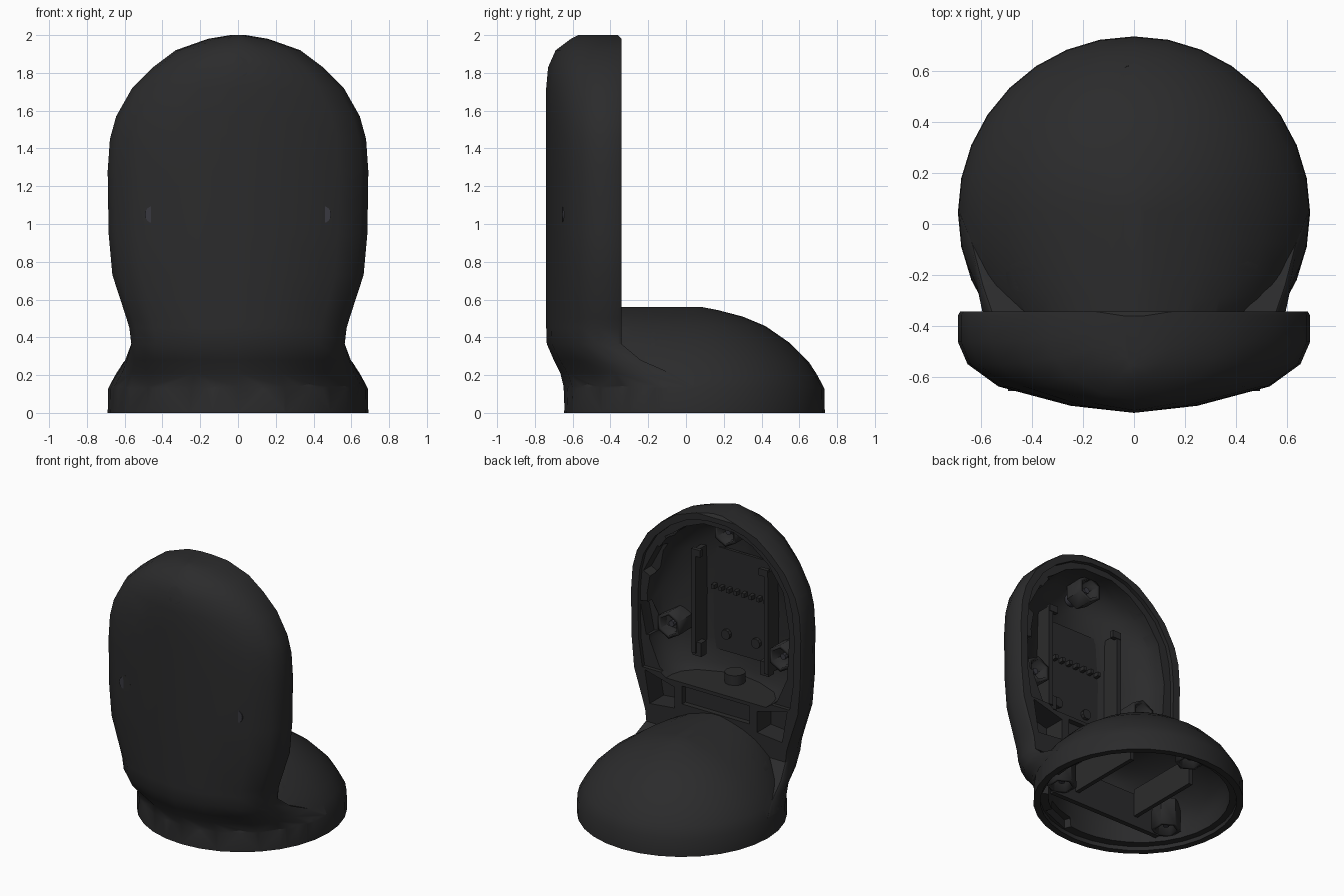
import bpy, bmesh, math
from mathutils import Matrix, Vector

if "Cube" in bpy.data.objects:
    bpy.data.objects.remove(bpy.data.objects["Cube"])

def mat(name, c):
    m = bpy.data.materials.new(name)
    m.diffuse_color = (*c, 1)
    m.use_nodes = True
    m.node_tree.nodes["Principled BSDF"].inputs["Base Color"].default_value = m.diffuse_color
    return m
BLACK = mat("black_plastic", (0.024, 0.024, 0.025))
STEEL = mat("dark_steel", (0.04, 0.04, 0.05))

def finish(name, bm, m=BLACK):
    bmesh.ops.recalc_face_normals(bm, faces=bm.faces)
    me = bpy.data.meshes.new(name)
    bm.to_mesh(me)
    bm.free()
    me.materials.append(m)
    o = bpy.data.objects.new(name, me)
    bpy.context.collection.objects.link(o)
    return o

def loft(name, rings):
    bm = bmesh.new()
    vs = [[bm.verts.new(p) for p in r] for r in rings]
    n = len(rings[0])
    for a, b in zip(vs, vs[1:]):
        for i in range(n):
            j = (i + 1) % n
            bm.faces.new((a[i], a[j], b[j], b[i]))
    bm.faces.new(vs[0])
    bm.faces.new(vs[-1])
    return finish(name, bm)

def box(name, c, s, rot=None):
    bm = bmesh.new()
    bmesh.ops.create_cube(bm, size=1)
    bm.transform(Matrix.Translation(c) @ (rot or Matrix()) @ Matrix.Diagonal((*s, 1)))
    return finish(name, bm)

def rod(name, p, q, r, n=12, m=BLACK, open_end=False):
    p, q = Vector(p), Vector(q)
    bm = bmesh.new()
    bmesh.ops.create_cone(bm, cap_ends=True, segments=n, radius1=r, radius2=r, depth=(q - p).length)
    if open_end:
        bm.faces.ensure_lookup_table()
        top = max(bm.faces, key=lambda f: f.calc_center_median().z)
        bmesh.ops.delete(bm, geom=[top], context='FACES_ONLY')
    bm.transform(Matrix.Translation((p + q) / 2) @ (q - p).to_track_quat('Z', 'Y').to_matrix().to_4x4())
    return finish(name, bm, m)

def boolean(o, cutters, op='DIFFERENCE'):
    bpy.context.view_layer.objects.active = o
    for c in cutters:
        for solver in ('MANIFOLD', 'EXACT', 'FLOAT'):
            before = len(o.data.vertices)
            md = o.modifiers.new("cut", 'BOOLEAN')
            md.operation, md.solver, md.object = op, solver, c
            try:
                bpy.ops.object.modifier_apply(modifier=md.name)
            except RuntimeError:
                o.modifiers.clear()
            if len(o.data.vertices) != before:
                break
        bpy.data.objects.remove(c)

# Horizontal sections of the upright: (height, half width, front y, back y, roundness)
SECTION = [(.985, 0), (1, .04), (1, .3), (.945, .52), (.77, .74), (.36, .93), (0, 1)]
ROUND = [(1, 0), (1, .04), (.96, .28), (.87, .49), (.70, .714), (.36, .933), (0, 1)]
def upright(name, table, back, sec=SECTION):
    rings = []
    for z, w, f, *extra in table:
        b, k = extra or (back, 0)
        half = [(w * (u + k * (cu - u)), b + (f - b) * (v + k * (cv - v)), z)
                for (u, v), (cu, cv) in zip(sec, ROUND if k else sec)]
        rings.append(half + [(-x, y, zz) for x, y, zz in reversed(half) if x > 1e-6])
    return loft(name, rings)

# Rings of the base dome: (height, width radius, rear radius, rear fullness power)
def dome(name, table, n=32):
    rings = []
    for z, r, b, e in table:
        ring = []
        for i in range(n):
            c, s = math.cos(2 * math.pi * i / n), math.sin(2 * math.pi * i / n)
            if s < -1e-6:
                ring.append((r * math.copysign(abs(c) ** e, c), .045 + b * s, z))
            else:
                ring.append((r * c, .045 + r * s, z))
        rings.append(ring)
    return loft(name, rings)

OUT = [(.012, .686, -.643, .04, 1), (.14, .682, -.648, .04, 1), (.21, .635, -.665, -.08, .8),
       (.28, .597, -.7, -.24, .4), (.365, .565, -.737, -.342, .05), (.45, .575, -.74), (.5, .59, -.74),
       (.73, .665, -.74), (.95, .685, -.74), (1.28, .69, -.74), (1.45, .678, -.74), (1.57, .645, -.74),
       (1.72, .56, -.74), (1.83, .45, -.73), (1.92, .33, -.69), (1.98, .16, -.61), (2, .04, -.57, -.36, 0)]
body = upright("housing_shell", OUT, -.342)
base = dome("base", [(0, .69, .69, 1), (.13, .687, .685, 1), (.2, .65, .66, .95), (.27, .605, .62, .8),
                     (.37, .505, .6, .6), (.46, .375, .6, .6), (.51, .255, .6, .6), (.545, .12, .59, .6),
                     (.56, .04, .58, .6)])
boolean(body, [base], 'UNION')

# Screws: (seat point, inward axis, boss length), cut into the solid first
Y, Z = Vector((0, 1, 0)), Vector((0, 0, -1))
SCREWS = [((0, -.61, 1.83), Y, .16), ((.447, -.61, 1.05), Y, .17), ((-.447, -.61, 1.05), Y, .17),
          ((0, .57, .24), Z, .18), ((.447, -.205, .28), Z, .22), ((-.447, -.205, .28), Z, .22)]
cuts = [rod("hole", Vector(p) - ax * .35, Vector(p), .06, 8) for p, ax, ln in SCREWS]

# Hollows: upright cavity, rim ledge, base cavity, base ledge
cuts += [
    upright("c1", [(.72, .4, -.66), (.77, .47, -.68), (.95, .55, -.68), (1.28, .57, -.68), (1.57, .52, -.68),
                   (1.74, .4, -.68), (1.84, .27, -.66), (1.9, .12, -.6)], -.3),
    upright("c2", [(.75, .59, -.37), (.95, .62, -.37), (1.28, .625, -.37), (1.45, .61, -.37), (1.57, .58, -.37),
                   (1.72, .49, -.37), (1.83, .37, -.37), (1.91, .23, -.37), (1.945, .08, -.37)],
            -.3, [(1, 0), (1, 1)]),
    dome("c3", [(-.05, .6, .59, 1), (.13, .6, .58, 1), (.22, .56, .57, .9), (.31, .45, .52, .7), (.4, .31, .48, .6),
                (.45, .2, .45, .6), (.48, .08, .42, .6)]),
    dome("c4", [(-.05, .645, .645, 1), (.03, .645, .645, 1)]),
    box("c5", (0, -.35, .63), (.54, .06, .13)),
]
# Corner pockets under the cavity
for s in (-1, 1):
    tri = [(.33, .52), (.33, .67), (.57, .735), (.53, .5)]
    cuts.append(loft("pocket", [[(s * x, y, z) for x, z in tri] for y in (-.5, -.3)]))
# Slots round the upright rim and the base rim
for a in (-12, 28, 58, 122, 152, 192):
    t = math.radians(a)
    cuts.append(box("slot", (.585 * math.cos(t), -.4, 1.23 + .63 * math.sin(t)), (.06, .12, .24),
                    Matrix.Rotation(-t, 4, 'Y')))
for a in range(0, 360, 45):
    t = math.radians(a + 22)
    cuts.append(box("slot", (.595 * math.cos(t), .045 + .595 * math.sin(t), .045), (.05, .26, .1),
                    Matrix.Rotation(t, 4, 'Z')))
boolean(body, cuts)

for p, ax, ln in SCREWS:
    p = Vector(p)
    boss = rod("screw_boss", p + ax * .03, p + ax * ln, .085, 6, open_end=True)
    sol = boss.modifiers.new("wall", 'SOLIDIFY')
    sol.thickness, sol.offset = .025, 0
    rod("screw_shank", p, p + ax * (ln - .03), .022, 8, STEEL)
    head = rod("screw_head", p - ax * .045, p + ax * .02, .046, 16, STEEL)
    boolean(head, [rod("socket", p - ax * .1, p - ax * .015, .022, 6)])

# Inner rails, back plate and row of pins in the upright
for s in (-1, 1):
    box("board_rail", (s * .29, -.58, 1.24), (.035, .16, .74))
    box("rail_foot", (s * .27, -.54, .9), (.07, .06, .1))
    box("rail_clip", (s * .27, -.51, 1.6), (.07, .03, .05))
    rod("locating_pin", (s * .12, -.66, 1.0), (s * .12, -.62, 1.0), .035, 10)
box("back_plate", (0, -.655, 1.24), (.58, .02, .74))
for i in range(8):
    box("connector_pin", (-.21 + .06 * i, -.63, 1.33), (.025, .05, .03))
rod("cable_gland", (0, -.56, .7), (0, -.56, .79), .07, 12)

# Cross wall and ribs in the base
box("base_cross_wall", (0, -.3, .17), (.9, .035, .24))
for s in (-1, 1):
    box("base_rib", (s * .25, 0, .22), (.03, .56, .2))

# Keep crisp edges, smooth the curved skin
for o in bpy.data.objects:
    bpy.ops.object.select_all(action='DESELECT')
    o.select_set(True)
    bpy.context.view_layer.objects.active = o
    bpy.ops.object.shade_smooth_by_angle(angle=math.radians(35))
